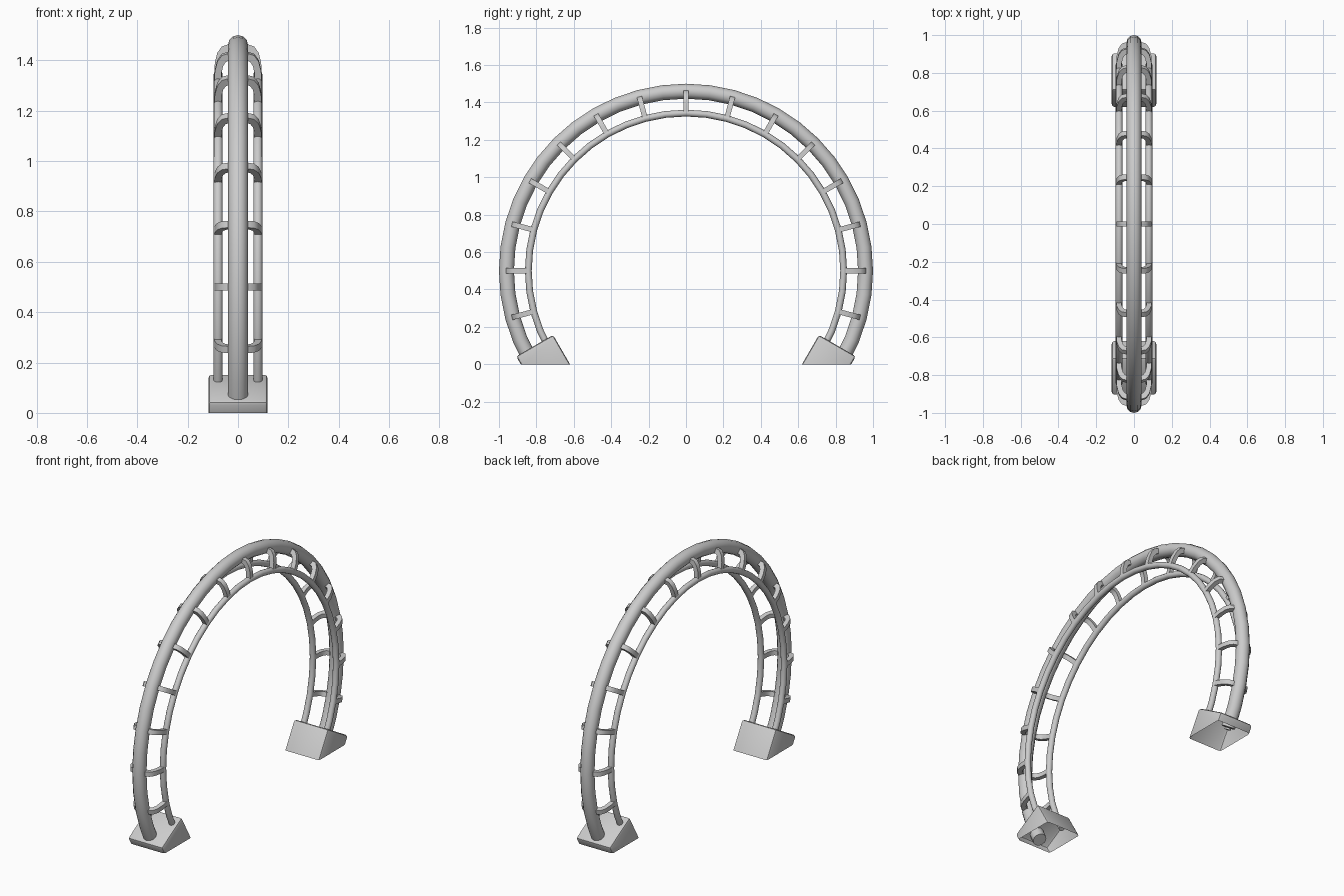
import bpy, bmesh, math
from mathutils import Matrix, Vector

if "Cube" in bpy.data.objects:
    bpy.data.objects.remove(bpy.data.objects["Cube"])

CZ = 0.5                    # height of the arch centre
END = math.radians(30)      # how far the arch dips below its centre


def make_object(name, bm, angle=None):
    bmesh.ops.recalc_face_normals(bm, faces=bm.faces)
    mesh = bpy.data.meshes.new(name)
    bm.to_mesh(mesh)
    bm.free()
    ob = bpy.data.objects.new(name, mesh)
    bpy.context.collection.objects.link(ob)
    if angle:
        bpy.ops.object.select_all(action='DESELECT')
        bpy.context.view_layer.objects.active = ob
        ob.select_set(True)
        bpy.ops.object.shade_smooth_by_angle(angle=math.radians(angle))
    return ob


def arc_tube(name, x, radius, thickness, sides=12, steps=32):
    bm = bmesh.new()
    rings = []
    for i in range(steps + 1):
        a = -END + (math.pi + 2 * END) * i / steps
        ring = []
        for k in range(sides):
            b = 2 * math.pi * k / sides
            r = radius + thickness * math.cos(b)
            ring.append(bm.verts.new((x + thickness * math.sin(b),
                                      r * math.cos(a), CZ + r * math.sin(a))))
        rings.append(ring)
    for p, q in zip(rings, rings[1:]):
        for k in range(sides):
            n = (k + 1) % sides
            bm.faces.new((p[k], p[n], q[n], q[k]))
    bm.faces.new(rings[0])
    bm.faces.new(rings[-1])
    return make_object(name, bm, 40)


# Main tube and the two inner rails
arc_tube("main_tube", 0, 0.96, 0.04)
arc_tube("left_rail", -0.079, 0.843, 0.018)
arc_tube("right_rail", 0.079, 0.843, 0.018)

# Bowed ties joining rails to the main tube, every 15 degrees
outer = [(0.094, 0.85), (0.092, 0.89), (0.082, 0.93), (0.064, 0.955), (0.03, 0.966)]
inner = [(0.066, 0.85), (0.065, 0.885), (0.059, 0.912), (0.048, 0.929), (0.026, 0.937)]
outer += [(-x, z) for x, z in reversed(outer)]
inner += [(-x, z) for x, z in reversed(inner)]
bm = bmesh.new()
grid = [[bm.verts.new((x, y, z)) for x, z in line]
        for line, y in ((outer, -0.014), (outer, 0.014), (inner, 0.014), (inner, -0.014))]
for j in range(4):
    p, q = grid[j], grid[(j + 1) % 4]
    for i in range(len(outer) - 1):
        bm.faces.new((p[i], p[i + 1], q[i + 1], q[i]))
for i in (0, -1):
    bm.faces.new([line[i] for line in grid])
tie = make_object("tie_1", bm, 40)
for i in range(15):
    ob = tie
    if i:
        ob = bpy.data.objects.new(f"tie_{i + 1}", tie.data)
        bpy.context.collection.objects.link(ob)
    ob.location = (0, 0, CZ)
    ob.rotation_euler = (math.radians(-105 + 15 * i), 0, 0)

# Tilted footings: bevelled blocks square to the arch ends, cut open at the ground
R0, R1, TOP, DEPTH, HALF = 0.787, 1.015, 0.058, 0.4, 0.118
bm = bmesh.new()
bmesh.ops.create_cube(bm, size=1, matrix=Matrix.Translation(
    (0, (R0 + R1) / 2, TOP - DEPTH / 2)) @ Matrix.Diagonal((2 * HALF, R1 - R0, DEPTH, 1)))
bmesh.ops.bevel(bm, geom=bm.edges[:], offset=0.014, segments=2, profile=0.5, affect='EDGES')
bm.transform(Matrix.Translation((0, 0, CZ)) @ Matrix.Rotation(-END, 4, 'X'))
bmesh.ops.bisect_plane(bm, geom=bm.verts[:] + bm.edges[:] + bm.faces[:],
                       plane_co=Vector((0, 0, 0)), plane_no=Vector((0, 0, 1)),
                       clear_inner=True)
feet = make_object("footings", bm, 35)
mirror = feet.modifiers.new("Mirror", 'MIRROR')
mirror.use_axis = (False, True, False)
